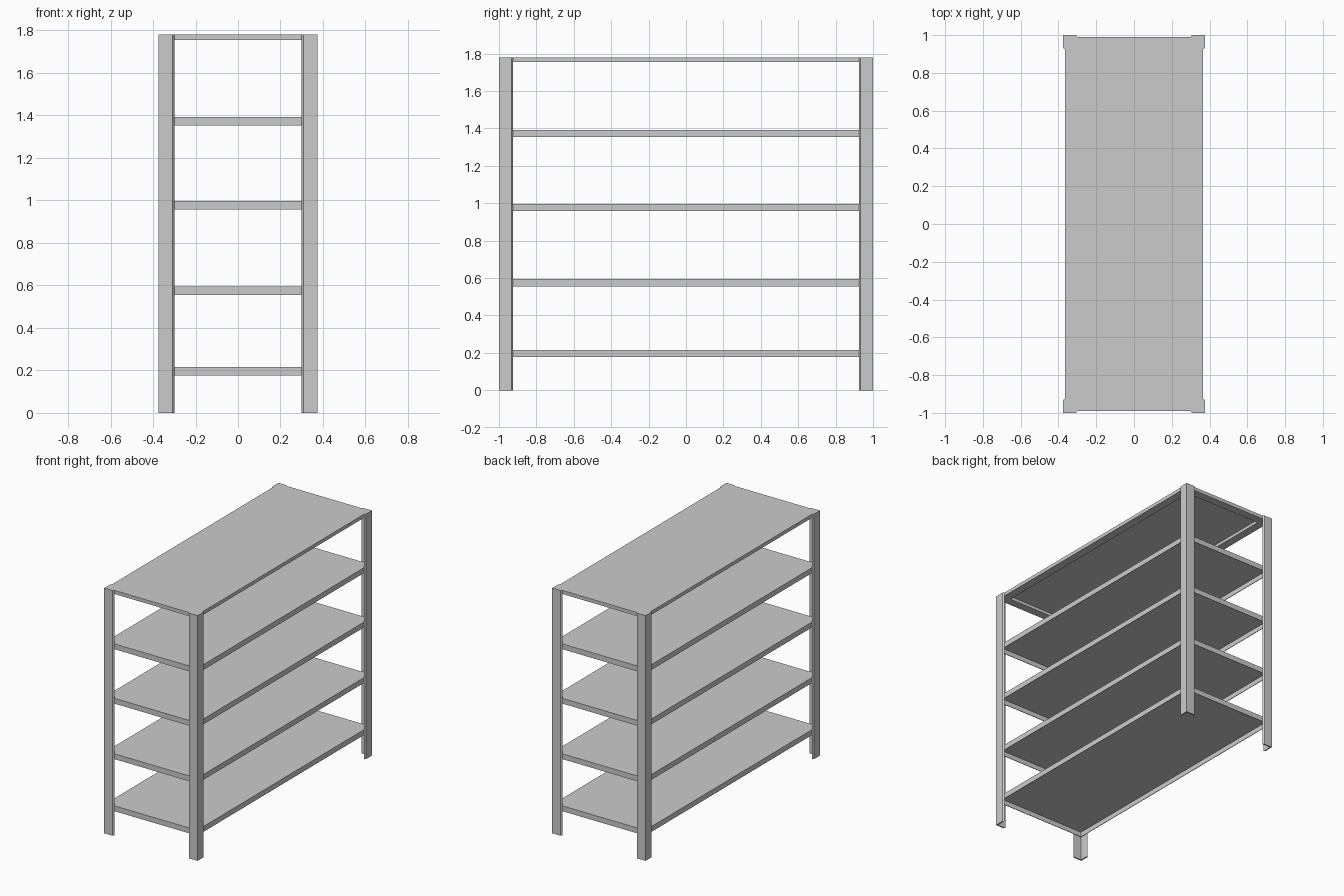
import bpy, bmesh

if "Cube" in bpy.data.objects:
    bpy.data.objects.remove(bpy.data.objects["Cube"])

HX, HY, H = 0.375, 1.0, 1.78      # half width, half length, height
T = 0.009                         # post depth
W = 0.075                         # post flange width
SX, SY = HX - T, HY - T           # shelf half sizes


def finish(name, bm):
    bmesh.ops.recalc_face_normals(bm, faces=bm.faces)
    me = bpy.data.meshes.new(name)
    bm.to_mesh(me)
    bm.free()
    ob = bpy.data.objects.new(name, me)
    bpy.context.collection.objects.link(ob)
    return ob


def ring(bm, x, y, z):
    return [bm.verts.new(p) for p in ((-x, -y, z), (x, -y, z), (x, y, z), (-x, y, z))]


def post(name, pts):
    bm = bmesh.new()
    f = bm.faces.new([bm.verts.new((x, y, 0)) for x, y in pts])
    r = bmesh.ops.extrude_face_region(bm, geom=[f])
    vs = [v for v in r["geom"] if isinstance(v, bmesh.types.BMVert)]
    # keep the bottom closed
    bmesh.ops.translate(bm, vec=(0, 0, H), verts=vs)
    bmesh.ops.holes_fill(bm, edges=bm.edges)
    finish(name, bm)


def pan(name, top, depth, rim, sheet=0.004):
    """Tray open underneath: top sheet with a rim of the given width."""
    bm = bmesh.new()
    loops = [ring(bm, SX, SY, top),
             ring(bm, SX, SY, top - depth),
             ring(bm, SX - rim, SY - rim, top - depth),
             ring(bm, SX - rim, SY - rim, top - sheet)]
    for a, b in zip(loops, loops[1:]):
        for k in range(4):
            j = (k + 1) % 4
            bm.faces.new((a[k], a[j], b[j], b[k]))
    bm.faces.new(loops[0])
    bm.faces.new(loops[-1])
    finish(name, bm)


# Corner posts: angle profile with bevelled flange ends
profile = [(0, 0), (W - 0.008, 0), (W, T), (T, T), (T, W), (0, W - 0.008)]
for sx, nx in ((-1, "left"), (1, "right")):
    for sy, ny in ((-1, "front"), (1, "back")):
        post(f"{ny}_{nx}_post", [(sx * (HX - a), sy * (HY - b)) for a, b in profile])

# Four shelves with a thin turned-down rim
for i, top in enumerate((0.216, 0.594, 0.997, 1.392)):
    pan(f"shelf_{i + 1}", top, 0.039, 0.004)

# Top shelf, shallower, with a wide folded rim
pan("top_shelf", H, 0.026, 0.06)
